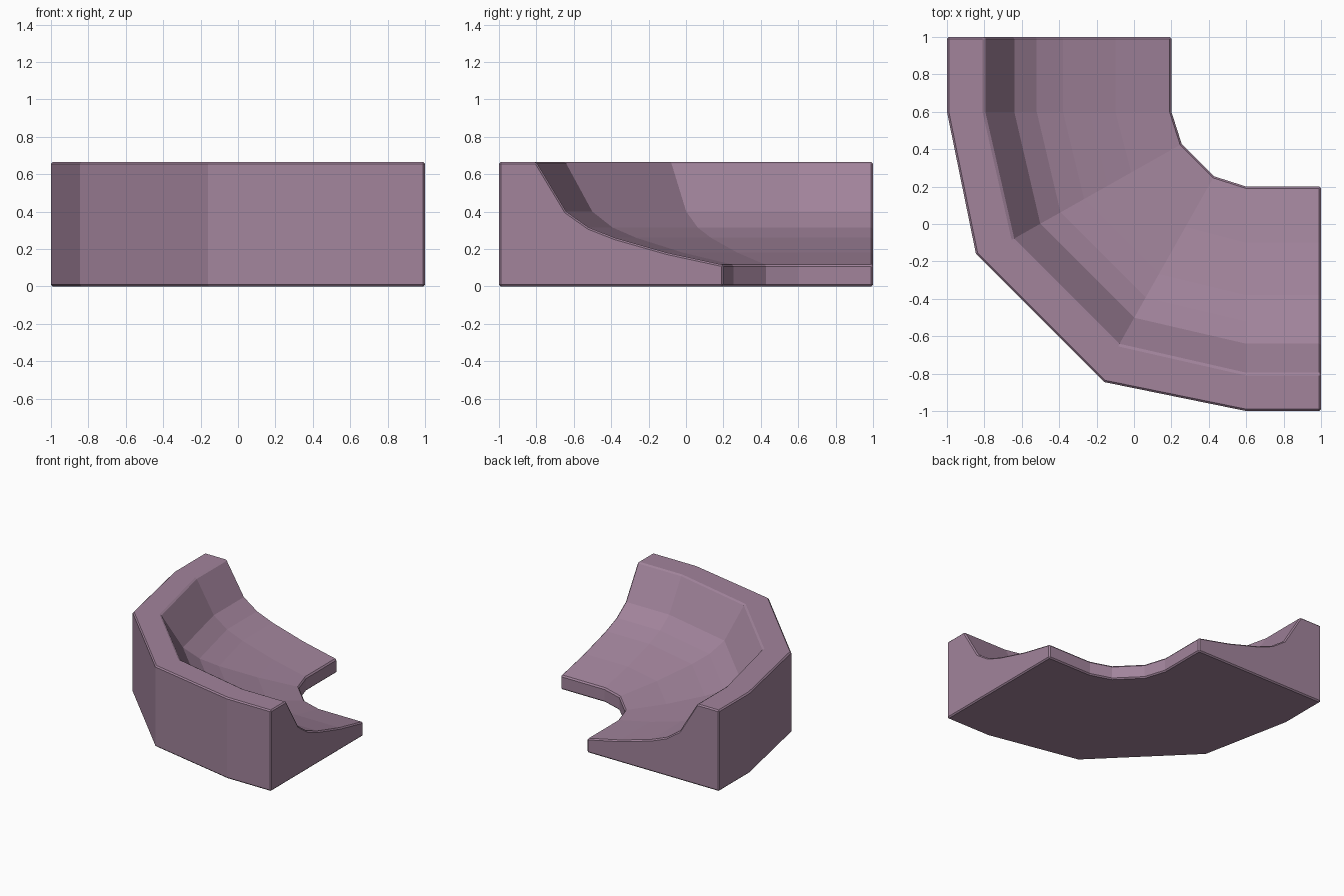
import bpy, bmesh

if "Cube" in bpy.data.objects:
    bpy.data.objects.remove(bpy.data.objects["Cube"])

# Cross-section: (distance from the bend centre line, height)
profile = [(1.6, 0), (1.6, 0.665), (1.4, 0.665), (1.24, 0.40), (1.12, 0.315),
           (0.98, 0.26), (0.84, 0.22), (0.70, 0.18), (0.4, 0.115), (0.4, 0)]
C = 0.6  # bend centre in x and y


def bend_offset(d):
    # mitred section inside the bend
    if d == 1.6:
        return 1.445, 0.76
    return 0.345 + (d - 0.4) * 0.9, 0.172 + (d - 0.4) * 0.508


def section(kind):
    pts = []
    for d, z in profile:
        dx, dy = {"end": (d, -0.4), "start": (d, 0)}.get(kind) or bend_offset(d)
        pts.append((C - dx, C - dy, z))
    return pts


# Half of the sweep, mirrored across the x = y diagonal
half = [section(k) for k in ("end", "start", "bend")]
rows = half + [[(y, x, z) for x, y, z in s] for s in reversed(half)]

bm = bmesh.new()
rings = [[bm.verts.new(p) for p in row] for row in rows]
n = len(profile)
for a, b in zip(rings, rings[1:]):
    for i in range(n):
        j = (i + 1) % n
        bm.faces.new((a[i], a[j], b[j], b[i]))
bm.faces.new(rings[0])
bm.faces.new(rings[-1])
bmesh.ops.recalc_face_normals(bm, faces=bm.faces)
mesh = bpy.data.meshes.new("curved_corner_bank")
bm.to_mesh(mesh)
bm.free()
bank = bpy.data.objects.new("curved_corner_bank", mesh)
bpy.context.collection.objects.link(bank)

# Fine chamfer on the sharp rims
bevel = bank.modifiers.new("rim_chamfer", "BEVEL")
bevel.width = 0.01
bevel.segments = 1
bevel.limit_method = "ANGLE"
bevel.angle_limit = 0.87

mat = bpy.data.materials.new("mauve")
mat.diffuse_color = (0.36, 0.23, 0.33, 1)
mat.use_nodes = True
mat.node_tree.nodes["Principled BSDF"].inputs["Base Color"].default_value = mat.diffuse_color
mesh.materials.append(mat)
